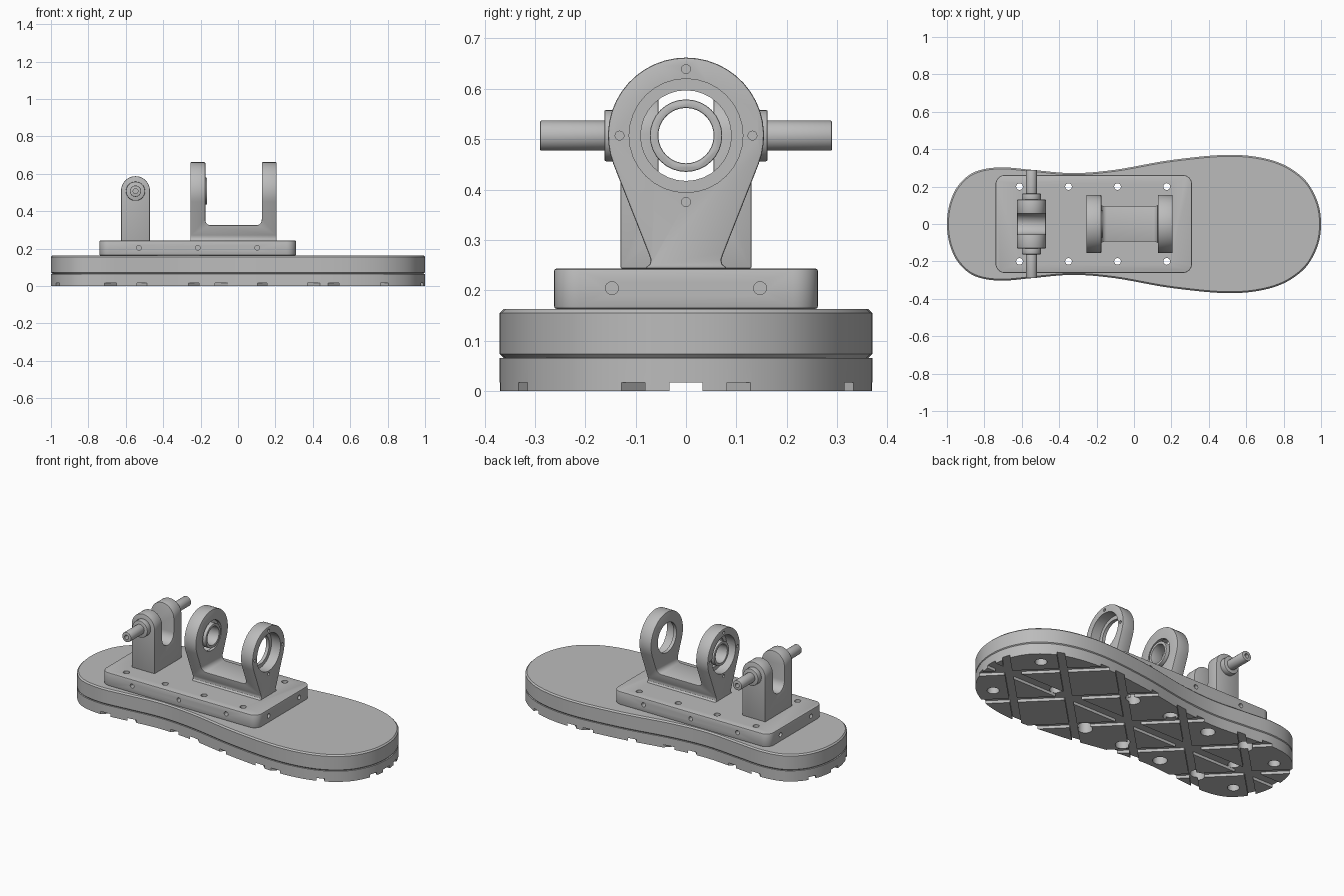
import bpy, bmesh, math
from mathutils import Vector

old = bpy.data.objects.get("Cube")
if old:
    bpy.data.objects.remove(old, do_unlink=True)

grey = bpy.data.materials.new("plain_grey")
grey.use_nodes = True
grey.diffuse_color = (0.5, 0.5, 0.5, 1)
grey.node_tree.nodes["Principled BSDF"].inputs["Base Color"].default_value = (0.5, 0.5, 0.5, 1)


# ---- helpers ----
def place(axis, p, d):
    """Put a 2D point in the plane perpendicular to the axis, at depth d."""
    a, b = p
    return {"x": (d, a, b), "y": (a, d, b), "z": (a, b, d)}[axis]


def prisms(name, parts):
    """One object made of extruded outlines: (axis, outline, start, end)."""
    bm = bmesh.new()
    for axis, pts, lo, hi in parts:
        ends = [[bm.verts.new(place(axis, p, d)) for p in pts] for d in (lo, hi)]
        bm.faces.new(ends[0])
        bm.faces.new(ends[1])
        for i in range(len(pts)):
            j = (i + 1) % len(pts)
            bm.faces.new((ends[0][i], ends[0][j], ends[1][j], ends[1][i]))
    bmesh.ops.recalc_face_normals(bm, faces=bm.faces)
    mesh = bpy.data.meshes.new(name)
    bm.to_mesh(mesh)
    bm.free()
    mesh.materials.append(grey)
    obj = bpy.data.objects.new(name, mesh)
    bpy.context.scene.collection.objects.link(obj)
    return obj


def apply(obj, mod):
    bpy.ops.object.select_all(action="DESELECT")
    bpy.context.view_layer.objects.active = obj
    obj.select_set(True)
    bpy.ops.object.modifier_apply(modifier=mod.name)


def bevel(obj, width):
    mod = obj.modifiers.new("edge", "BEVEL")
    mod.width, mod.segments = width, 2
    mod.limit_method, mod.angle_limit = "ANGLE", math.radians(40)
    apply(obj, mod)


def cut(obj, parts):
    cutter = prisms("cutter", parts)
    cutter.hide_render = True
    mod = obj.modifiers.new("cut", "BOOLEAN")
    mod.operation, mod.solver, mod.object = "DIFFERENCE", "EXACT", cutter
    apply(obj, mod)
    bpy.data.objects.remove(cutter, do_unlink=True)


def arc(ca, cb, r, start=0, end=360, n=32):
    steps = n if end - start == 360 else n + 1
    angles = [math.radians(start + (end - start) * i / n) for i in range(steps)]
    return [(ca + r * math.cos(t), cb + r * math.sin(t)) for t in angles]


def rounded(a0, a1, b0, b1, r):
    corners = ((a1 - r, b1 - r, 0), (a0 + r, b1 - r, 90), (a0 + r, b0 + r, 180), (a1 - r, b0 + r, 270))
    return [p for a, b, t in corners for p in arc(a, b, r, t, t + 90, 8)]


def smooth_line(pts, n=6):
    """Catmull-Rom curve through a closed list of points."""
    out, m = [], len(pts)
    for i in range(m):
        a, b, c, d = (Vector(pts[(i + k) % m]) for k in (-1, 0, 1, 2))
        for s in range(n):
            t = s / n
            v = 0.5 * (2 * b + (c - a) * t + (2 * a - 5 * b + 4 * c - d) * t ** 2
                       + (3 * b - a - 3 * c + d) * t ** 3)
            out.append((v.x, v.y))
    return out


# ---- sole ----
half = [(-0.985, 0.11), (-0.94, 0.205), (-0.855, 0.277), (-0.72, 0.303), (-0.55, 0.29),
        (-0.33, 0.272), (-0.1, 0.29), (0.2, 0.342), (0.52, 0.37), (0.75, 0.337),
        (0.9, 0.25), (0.977, 0.13)]
outline = smooth_line([(-1, 0)] + half + [(1, 0)] + [(x, -y) for x, y in reversed(half)])
SEAM, SOLE, PLATE = 0.065, 0.163, 0.243
bolts = [(x, y) for x in (-0.612, -0.35, -0.088, 0.175) for y in (-0.2, 0.2)]
studs = [(0.82, 0.2), (0.82, -0.2), (0.55, 0), (-0.84, 0.17), (-0.84, -0.17), (-0.7, 0)]

midsole = prisms("midsole", [("z", outline, SEAM, SOLE)])
mod_rim = midsole.modifiers.new("rim", "BEVEL")
mod_rim.width, mod_rim.segments, mod_rim.limit_method = 0.008, 1, "ANGLE"
mod_rim.angle_limit = math.radians(40)
apply(midsole, mod_rim)
cut(midsole, [("z", arc(x, y, 0.018, n=16), 0, 0.3) for x, y in bolts])

# tread: lengthwise groove, two families of diagonal grooves, recesses
outsole = prisms("outsole", [("z", outline, 0, SEAM)])
GROOVE = 0.017


def groove(x, slope):
    d = 0.03
    return ("z", [(x - slope - d, -1), (x - slope + d, -1), (x + slope + d, 1), (x + slope - d, 1)], -0.05, GROOVE)


cut(outsole, [("z", [(-2, -0.033), (2, -0.033), (2, 0.033), (-2, 0.033)], -0.05, GROOVE)])
for slope in (1, -1):
    cut(outsole, [groove(0.88 - 0.42 * i, slope) for i in range(5)])
cut(outsole, [("z", arc(x, y, 0.04, n=20), -0.1, 0.1) for x, y in bolts]
    + [("z", arc(x, y, 0.033, n=20), -0.1, 0.05) for x, y in studs])

# ---- mounting plate ----
plate = prisms("mounting_plate", [("z", rounded(-0.74, 0.31, -0.262, 0.262, 0.05), SOLE, PLATE)])
bevel(plate, 0.005)
cut(plate, [("z", arc(x, y, 0.018, n=16), 0, 0.4) for x, y in bolts])
side_holes = [("y", arc(x, 0.204, 0.013, n=16), s * 0.222, s * 0.3)
              for x in (-0.53, -0.215, 0.103) for s in (-1, 1)]
end_holes = [("x", arc(y, 0.204, 0.013, n=16), lo, hi)
             for y in (-0.147, 0.147) for lo, hi in ((-0.8, -0.7), (0.27, 0.4))]
cut(plate, side_holes + end_holes)

# ---- fork bracket ----
AXIS = 0.507
flare = [(0.082, PLATE), (0.072, 0.252), (0.07, 0.26), (0.074, 0.272)]
profile = flare + arc(0, AXIS, 0.155, -21.5, 201.5, 28) + [(-y, z) for y, z in reversed(flare)]
fork = prisms("fork_bracket", [("x", profile, -0.255, 0.207)])
cut(fork, [("y", rounded(-0.175, 0.127, 0.325, 0.9, 0.03), -0.3, 0.3)])
bevel(fork, 0.004)
cut(fork, [("x", arc(0, AXIS, 0.09), -0.4, 0.4)])
cut(fork, [("x", arc(0, AXIS, 0.113), -0.4, -0.195), ("x", arc(0, AXIS, 0.113), 0.147, 0.4)])
cut(fork, [("x", arc(y, z, 0.009, n=12), lo, hi)
           for y, z in arc(0, AXIS, 0.132, n=4)
           for lo, hi in ((-0.3, -0.225), (0.177, 0.3))])

# ---- bearing race inside the rear arm ----
race = prisms("bearing_race", [("x", arc(0, AXIS, 0.072), -0.24, -0.166)])
cut(race, [("x", arc(0, AXIS, 0.055), -0.4, 0)])
bevel(race, 0.003)

# ---- slotted post with axle pins ----
PX = -0.548
post = prisms("slotted_post", [("y", arc(PX, AXIS + 0.003, 0.077, 0, 180, 20)
                                + [(PX - 0.077, PLATE), (PX + 0.077, PLATE)], -0.13, 0.13)])
cut(post, [("x", [(0.055, 0.8), (-0.055, 0.8)] + arc(0, 0.425, 0.055, 180, 360, 16), -0.8, -0.3)])
bevel(post, 0.003)
pins = []
for side, s in (("right", -1), ("left", 1)):
    for part, r, lo, hi in (("collar", 0.051, 0.125, 0.162), ("pin", 0.03, 0.13, 0.29)):
        obj = prisms(f"axle_{part}_{side}", [("y", arc(PX, AXIS, r, n=28), s * lo, s * hi)])
        bevel(obj, 0.003)
        pins.append(obj)
    cut(pins[-1], [("y", arc(PX, AXIS, 0.013, n=16), s * 0.25, s * 0.35)])

# ---- shading ----
bpy.ops.object.select_all(action="DESELECT")
for obj in [midsole, outsole, plate, fork, race, post] + pins:
    obj.select_set(True)
    bpy.context.view_layer.objects.active = obj
bpy.ops.object.shade_smooth_by_angle(angle=math.radians(30))
